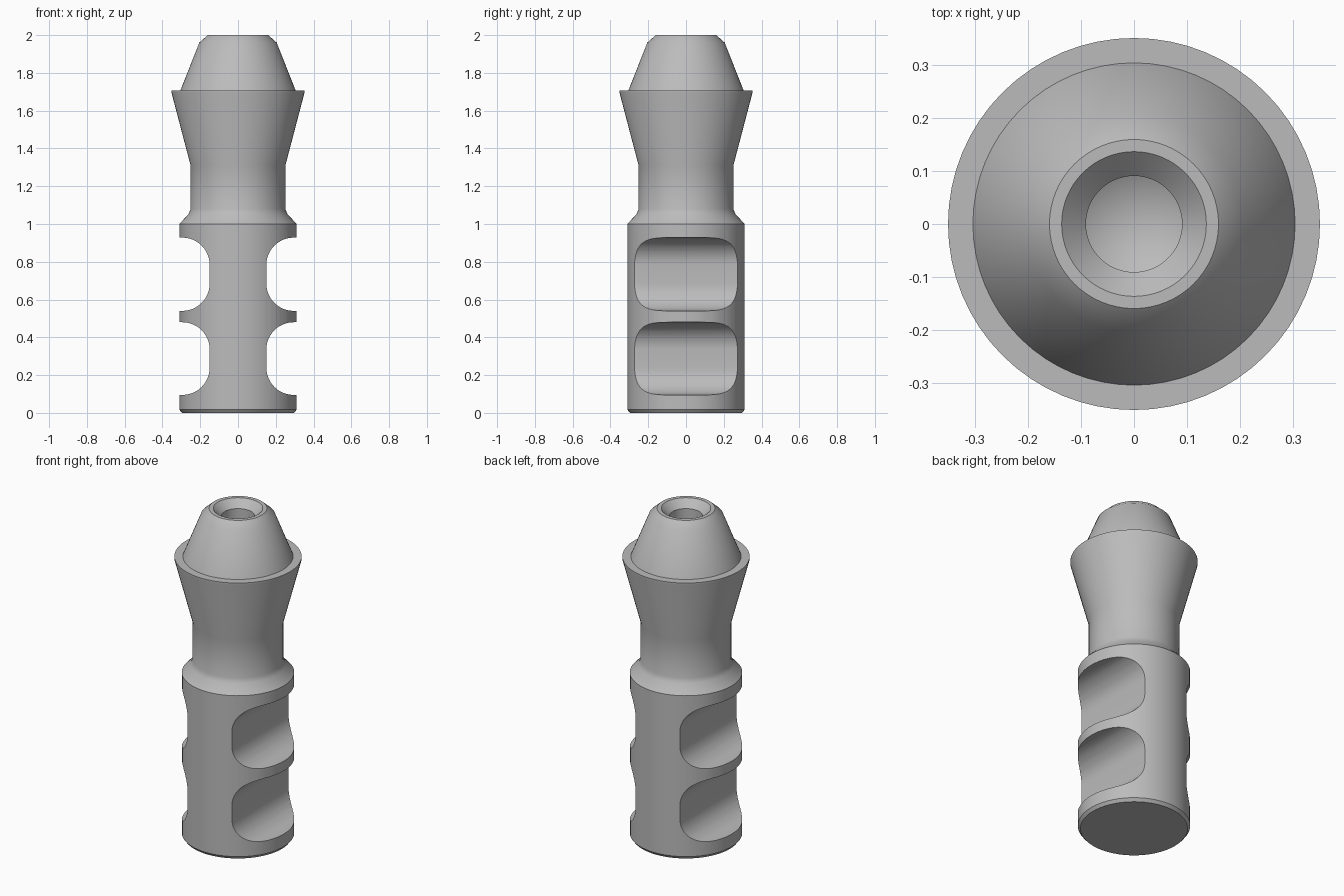
import bpy
import bmesh
import math
from mathutils import Matrix, Vector

if "Cube" in bpy.data.objects:
    bpy.data.objects.remove(bpy.data.objects["Cube"], do_unlink=True)

SEGMENTS = 64

metal = bpy.data.materials.new("plain_grey")
metal.use_nodes = True
grey = (0.5, 0.5, 0.5, 1.0)
metal.diffuse_color = grey
metal.node_tree.nodes["Principled BSDF"].inputs["Base Color"].default_value = grey


def make_object(name, bm):
    bmesh.ops.recalc_face_normals(bm, faces=bm.faces)
    mesh = bpy.data.meshes.new(name)
    bm.to_mesh(mesh)
    bm.free()
    mesh.materials.append(metal)
    obj = bpy.data.objects.new(name, mesh)
    bpy.context.collection.objects.link(obj)
    return obj


def lathe(name, profile):
    """Revolve a list of (radius, z) points around the z axis."""
    bm = bmesh.new()
    verts = [bm.verts.new((r, 0, z)) for r, z in profile]
    edges = [bm.edges.new(pair) for pair in zip(verts, verts[1:])]
    bmesh.ops.spin(bm, geom=verts + edges, cent=(0, 0, 0), axis=(0, 0, 1),
                   angle=math.tau, steps=SEGMENTS, use_duplicate=False)
    bmesh.ops.remove_doubles(bm, verts=bm.verts, dist=1e-5)
    return make_object(name, bm)


def port_cutter(name, side, low, high, inner=0.15, radius=0.145, steps=12):
    """Prism along y with two rounded corners on its inner side."""
    points = [(0.6, low)]
    for i in range(steps + 1):
        a = math.pi / 2 * i / steps
        points.append((inner + radius * (1 - math.sin(a)),
                       low + radius * (1 - math.cos(a))))
    points += [(x, low + high - z) for x, z in reversed(points)]
    bm = bmesh.new()
    face = bm.faces.new([bm.verts.new((side * x, -0.5, z)) for x, z in points])
    extruded = bmesh.ops.extrude_face_region(bm, geom=[face])["geom"]
    bmesh.ops.translate(bm, vec=(0, 1, 0),
                        verts=[v for v in extruded if isinstance(v, bmesh.types.BMVert)])
    obj = make_object(name, bm)
    obj.hide_render = True
    return obj


# Turned body: chamfered base, barrel, neck, flared collar, nose and bore
body = lathe("turned_body", [
    (0, 0), (0.297, 0), (0.311, 0.018), (0.311, 1.0),
    (0.262, 1.052), (0.251, 1.08), (0.251, 1.31),
    (0.352, 1.695), (0.352, 1.707), (0.305, 1.707),
    (0.205, 1.96), (0.16, 2.0), (0.137, 2.0),
    (0.091, 1.955), (0.091, 1.5), (0, 1.45),
])

# Two side ports on each side of the barrel
for side in (-1, 1):
    for low, high in ((0.095, 0.48), (0.54, 0.928)):
        cutter = port_cutter("port_cutter", side, low, high)
        cut = body.modifiers.new("port", "BOOLEAN")
        cut.operation = "DIFFERENCE"
        cut.solver = "EXACT"
        cut.object = cutter
        bpy.context.view_layer.objects.active = body
        bpy.ops.object.modifier_apply(modifier=cut.name)
        bpy.data.objects.remove(cutter, do_unlink=True)

# Smooth shading with crisp machined edges
bpy.ops.object.select_all(action="DESELECT")
body.select_set(True)
bpy.context.view_layer.objects.active = body
bpy.ops.object.shade_smooth_by_angle(angle=math.radians(30))
